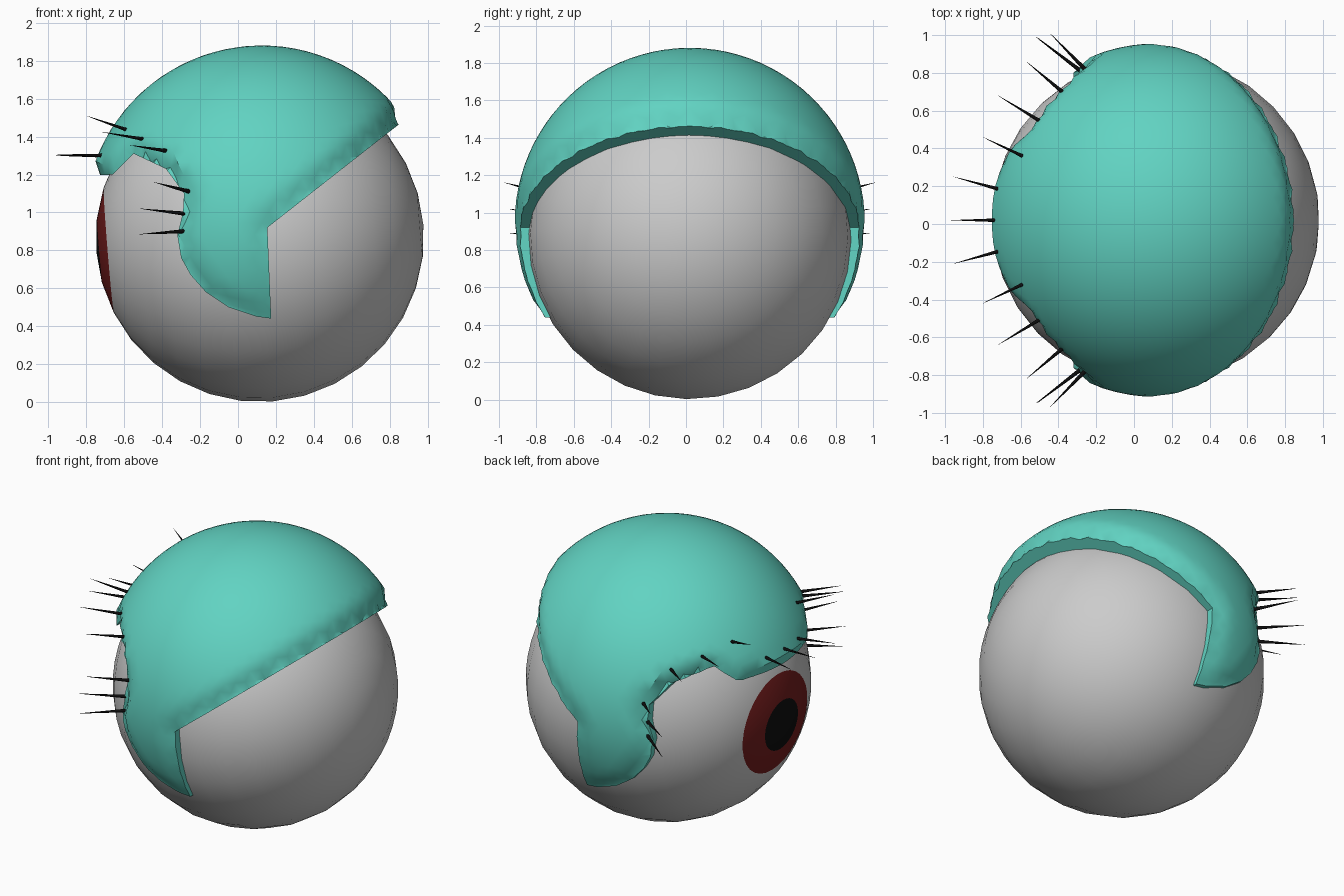
import bpy, bmesh, math
from mathutils import Vector
from mathutils.geometry import intersect_point_line

if "Cube" in bpy.data.objects:
    bpy.data.objects.remove(bpy.data.objects["Cube"])

EYE, EYE_R = Vector((0.115, 0.02, 0.866)), 0.866
LID, LID_R = Vector((0.125, 0.02, 0.945)), 0.936


def mat(name, rgb):
    m = bpy.data.materials.new(name)
    m.diffuse_color = (*rgb, 1)
    m.use_nodes = True
    m.node_tree.nodes["Principled BSDF"].inputs["Base Color"].default_value = m.diffuse_color
    return m


GREY = mat("eyeball grey", (0.60, 0.60, 0.60))
RED = mat("iris dark red", (0.17, 0.012, 0.012))
BLACK = mat("black", (0.004, 0.004, 0.004))
TEAL = mat("lid teal", (0.12, 0.65, 0.54))


def make(name, bm, *mats):
    me = bpy.data.meshes.new(name)
    bmesh.ops.recalc_face_normals(bm, faces=bm.faces)
    bm.to_mesh(me)
    bm.free()
    for m in mats:
        me.materials.append(m)
    ob = bpy.data.objects.new(name, me)
    bpy.context.collection.objects.link(ob)
    return ob


def smooth(ob, deg):
    bpy.ops.object.select_all(action='DESELECT')
    ob.select_set(True)
    bpy.context.view_layer.objects.active = ob
    bpy.ops.object.shade_smooth_by_angle(angle=math.radians(deg))


# Eyeball: pole points along the gaze, so rings bound pupil and iris
gaze = Vector((-0.8, 0.015, -0.065)).normalized()
bm = bmesh.new()
bmesh.ops.create_uvsphere(bm, u_segments=32, v_segments=16, radius=EYE_R)
rot = Vector((0, 0, 1)).rotation_difference(gaze)
for v in bm.verts:
    v.co = EYE + rot @ v.co
for f in bm.faces:
    a = math.degrees((f.calc_center_median() - EYE).angle(gaze))
    f.material_index = 2 if a < 11 else 1 if a < 22 else 0
eyeball = make("eyeball", bm, GREY, RED, BLACK)
smooth(eyeball, 40)

# Eyelid outline seen from the front (x, z)
back = [(1.2, 1.74), (0.155, 0.92), (0.175, 0.44)]
front = [(0.175, 0.44), (0.1, 0.45), (-0.05, 0.5), (-0.17, 0.58), (-0.25, 0.67),
         (-0.3, 0.76), (-0.32, 0.88), (-0.29, 1.0), (-0.285, 1.1), (-0.38, 1.23),
         (-0.55, 1.31), (-0.66, 1.2), (-1.2, 1.17)]
outline = back + front[1:] + [(-1.2, 2.2), (1.2, 2.2)]


def edge_distance(p, path):
    p = Vector((p.x, p.z, 0))
    best = 9
    for a, b in zip(path, path[1:]):
        a, b = Vector((*a, 0)), Vector((*b, 0))
        q, t = intersect_point_line(p, a, b)
        q = a if t < 0 else b if t > 1 else q
        best = min(best, (p - q).length)
    return best


# Eyelid: ball whose surface sinks toward the eyeball near its rims
bm = bmesh.new()
bmesh.ops.create_icosphere(bm, subdivisions=5, radius=LID_R)
for v in bm.verts:
    p = LID + v.co
    q = EYE + (p - EYE).normalized() * (EYE_R + 0.01)
    kb = 0.55 * max(0, 1 - edge_distance(p, back) / 0.10)
    kf = 0.85 * max(0, 1 - edge_distance(p, front) / 0.07)
    v.co = p.lerp(q, max(kb, kf))
lid = make("eyelid", bm, TEAL)

# Cutters: outline prism and inner hollow
bm = bmesh.new()
face = bm.faces.new([bm.verts.new((x, -1.3, z)) for x, z in outline])
ext = bmesh.ops.extrude_face_region(bm, geom=[face])
bmesh.ops.translate(bm, vec=(0, 2.6, 0),
                    verts=[g for g in ext["geom"] if isinstance(g, bmesh.types.BMVert)])
prism = make("outline_cutter", bm, TEAL)
bm = bmesh.new()
bmesh.ops.create_uvsphere(bm, u_segments=48, v_segments=24, radius=EYE_R - 0.025)
bmesh.ops.translate(bm, vec=EYE, verts=bm.verts)
hollow = make("hollow_cutter", bm, TEAL)

for cutter, op in ((prism, 'INTERSECT'), (hollow, 'DIFFERENCE')):
    cutter.hide_render = True
    mod = lid.modifiers.new(op.lower(), 'BOOLEAN')
    mod.operation, mod.object, mod.solver = op, cutter, 'EXACT'
bpy.context.view_layer.update()
baked = bpy.data.meshes.new_from_object(
    lid.evaluated_get(bpy.context.evaluated_depsgraph_get()))
lid.modifiers.clear()
lid.data = baked
for cutter in (prism, hollow):
    bpy.data.objects.remove(cutter)
smooth(lid, 35)

# Eyelashes: thin spikes, mirrored about the eye's middle plane (base, tip)
lashes = [((-0.70, 0, 1.30), (-0.97, 0, 1.30)),
          ((-0.70, 0.16, 1.30), (-0.955, 0.23, 1.305)),
          ((-0.57, 0.33, 1.43), (-0.80, 0.44, 1.51)),
          ((-0.49, 0.52, 1.385), (-0.72, 0.66, 1.425)),
          ((-0.38, 0.68, 1.325), (-0.57, 0.84, 1.355)),
          ((-0.275, 0.815, 1.115), (-0.445, 0.99, 1.16)),
          ((-0.295, 0.80, 0.995), (-0.515, 0.97, 1.02)),
          ((-0.295, 0.80, 0.90), (-0.52, 0.97, 0.885))]
bm = bmesh.new()
for base, tip in lashes:
    for s in ((1, -1) if base[1] else (1,)):
        a = Vector((base[0], 0.02 + s * base[1], base[2]))
        b = Vector((tip[0], 0.02 + s * tip[1], tip[2]))
        d = b - a
        a -= d.normalized() * 0.03
        d = b - a
        made = bmesh.ops.create_cone(bm, cap_ends=True, segments=8, radius1=0.012,
                                     radius2=0.0005, depth=d.length)["verts"]
        r = Vector((0, 0, 1)).rotation_difference(d)
        for v in made:
            v.co = (a + b) / 2 + r @ v.co
smooth(make("eyelashes", bm, BLACK), 50)
